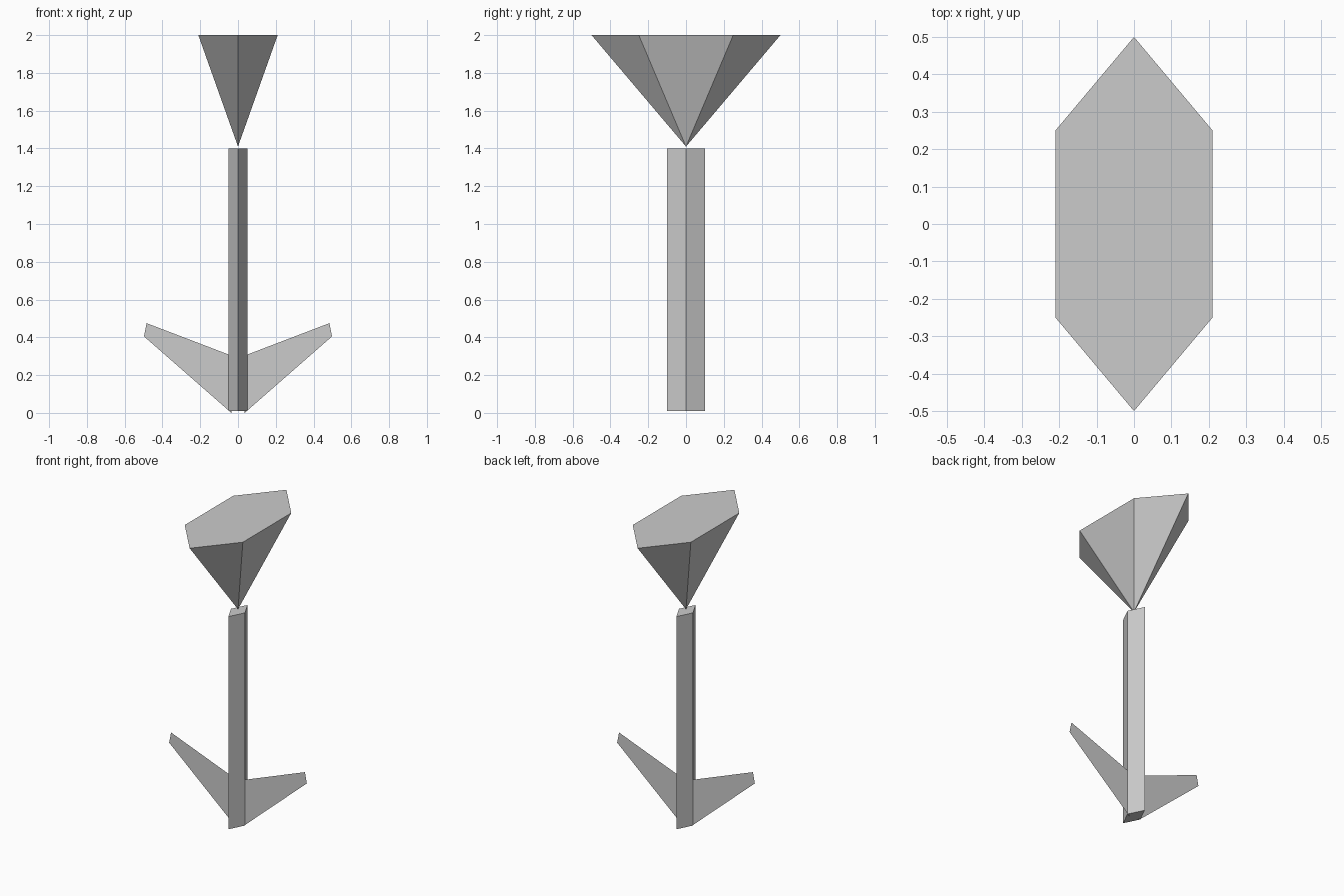
import bpy
import bmesh

if "Cube" in bpy.data.objects:
    bpy.data.objects.remove(bpy.data.objects["Cube"])


def make_object(name, bm):
    mesh = bpy.data.meshes.new(name)
    bmesh.ops.recalc_face_normals(bm, faces=bm.faces[:])
    bm.to_mesh(mesh)
    bm.free()
    obj = bpy.data.objects.new(name, mesh)
    bpy.context.collection.objects.link(obj)
    return obj


# Stem: diamond-section prism
stem = bmesh.new()
outline = [(0.05, 0), (0, 0.1), (-0.05, 0), (0, -0.1)]
base = stem.faces.new([stem.verts.new((x, y, 0.01)) for x, y in outline])
top = bmesh.ops.extrude_face_region(stem, geom=[base], use_keep_orig=True)
bmesh.ops.translate(stem, vec=(0, 0, 1.39),
                    verts=[g for g in top["geom"] if isinstance(g, bmesh.types.BMVert)])
make_object("stem", stem)

# Flower head: stretched hexagonal pyramid, point down
head = bmesh.new()
rim_xy = [(0, 0.5), (-0.21, 0.25), (-0.21, -0.25), (0, -0.5), (0.21, -0.25), (0.21, 0.25)]
rim = [head.verts.new((x, y, 2.0)) for x, y in rim_xy]
apex = head.verts.new((0, 0, 1.41))
head.faces.new(rim)
for i in range(6):
    head.faces.new((rim[i], apex, rim[(i + 1) % 6]))
make_object("flower_head", head)

# Leaves: flat tapered sheets, one on each side
leaf_xz = [(0.035, 0.0), (0.498, 0.405), (0.484, 0.475), (0.0, 0.29)]
for name, side in (("right_leaf", 1), ("left_leaf", -1)):
    leaf = bmesh.new()
    leaf.faces.new([leaf.verts.new((side * x, 0, z)) for x, z in leaf_xz])
    make_object(name, leaf)
